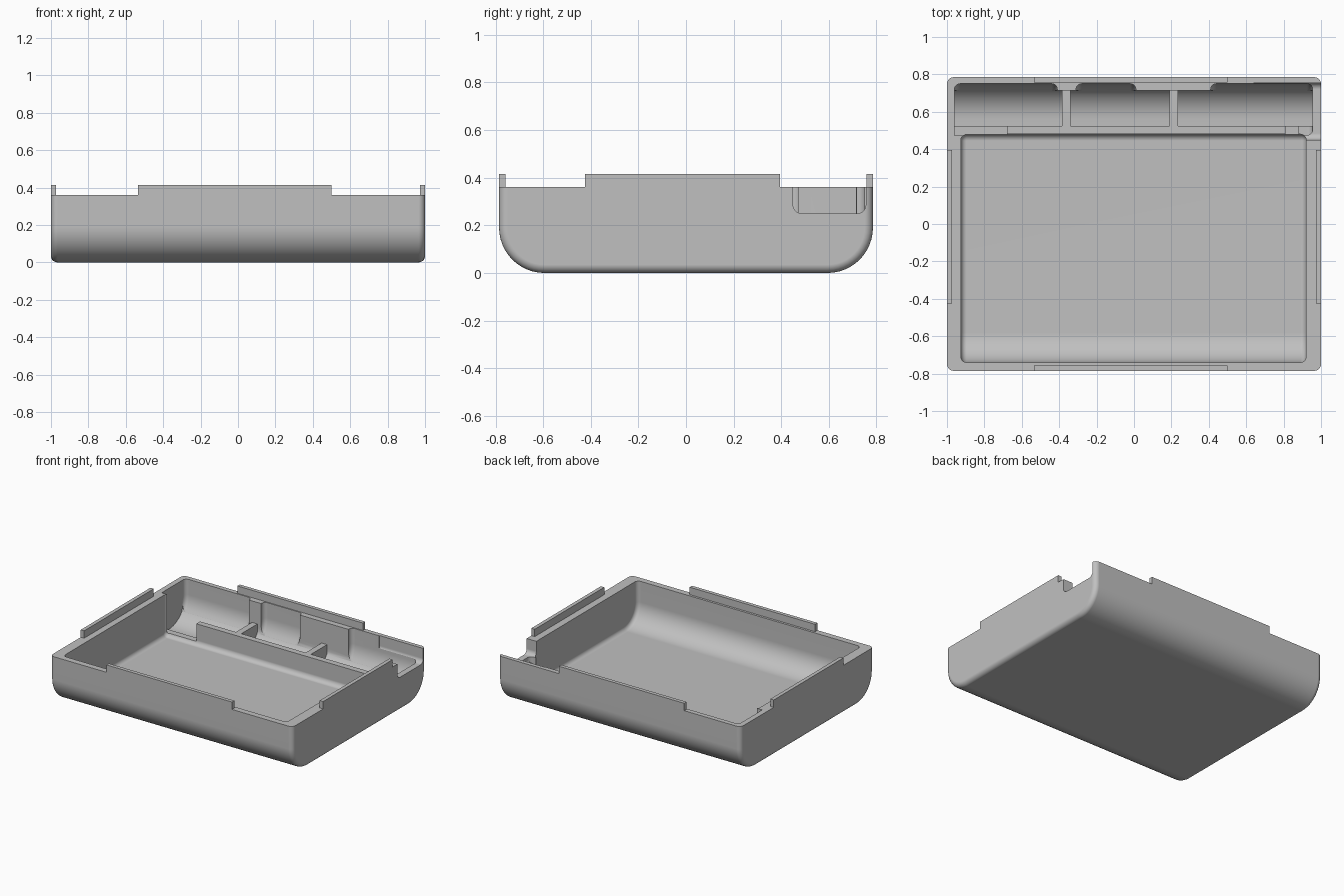
import bpy, bmesh, math

if "Cube" in bpy.data.objects:
    bpy.data.objects.remove(bpy.data.objects["Cube"])

grey = bpy.data.materials.new("plain grey")
grey.use_nodes = True
colour = (0.53, 0.53, 0.53, 1)
grey.diffuse_color = colour
grey.node_tree.nodes["Principled BSDF"].inputs["Base Color"].default_value = colour

RIM, LIP_TOP, OVER = 0.36, 0.415, 0.6
HALF_X, HALF_Y, LIP = 1.0, 0.785, 0.028


def tray_profile(y0, y1, z0, z1, r0, r1, steps=12):
    """Open-top section in (y, z) with rounded lower corners."""
    pts = [(y0, z1)]
    for y, r, side in ((y0, r0, -1), (y1, r1, 1)):
        if r == 0:
            pts.append((y, z0))
            continue
        arc = []
        for i in range(steps + 1):
            a = math.pi / 2 * i / steps
            arc.append((y - side * r * (1 - math.sin(a)), z0 + r * (1 - math.cos(a))))
        pts += arc[::-1] if side < 0 else arc
    return pts + [(y1, z1)]


def prism(name, x0, x1, profile, bevel=0):
    """Extrude a section along x, optionally rounding its ends below the top."""
    bm = bmesh.new()
    ends = [[bm.verts.new((x, y, z)) for y, z in profile] for x in (x0, x1)]
    bm.faces.new(ends[0])
    bm.faces.new(ends[1][::-1])
    n = len(profile)
    for i in range(n):
        j = (i + 1) % n
        bm.faces.new((ends[0][j], ends[0][i], ends[1][i], ends[1][j]))
    bmesh.ops.recalc_face_normals(bm, faces=bm.faces)
    if bevel:
        top = max(z for _, z in profile)
        edges = [e for e in bm.edges
                 if abs(e.verts[0].co.x - e.verts[1].co.x) < 1e-5
                 and min(v.co.z for v in e.verts) < top - 1e-5]
        bmesh.ops.bevel(bm, geom=edges, offset=bevel, offset_type="OFFSET",
                        segments=5, profile=0.5, affect="EDGES", clamp_overlap=False)
        bmesh.ops.recalc_face_normals(bm, faces=bm.faces)
    mesh = bpy.data.meshes.new(name)
    bm.to_mesh(mesh)
    bm.free()
    mesh.materials.append(grey)
    obj = bpy.data.objects.new(name, mesh)
    bpy.context.collection.objects.link(obj)
    return obj


def box(name, x0, x1, y0, y1, z0, z1, bevel=0):
    return prism(name, x0, x1, tray_profile(y0, y1, z0, z1, 0, 0), bevel)


def activate(obj):
    bpy.ops.object.select_all(action="DESELECT")
    obj.select_set(True)
    bpy.context.view_layer.objects.active = obj


def cut(target, cutter):
    cutter.hide_render = True
    mod = target.modifiers.new("cut", "BOOLEAN")
    mod.operation, mod.solver, mod.object = "DIFFERENCE", "EXACT", cutter
    activate(target)
    bpy.ops.object.modifier_apply(modifier=mod.name)
    bpy.data.objects.remove(cutter)


# Outer tray with deep rounding at front and back
tray = prism("tray", -HALF_X, HALF_X,
             tray_profile(-HALF_Y, HALF_Y, 0, RIM, 0.19, 0.19), 0.035)

# Main well
cut(tray, prism("main_well", -0.925, 0.92,
                tray_profile(-0.74, 0.48, 0.045, OVER, 0.16, 0.035), 0.03))

# Three curved rear bays, leaving low dividers between them
bay = [(min(y, 0.715), z) for y, z in tray_profile(0.525, 0.75, 0.055, OVER, 0, 0.19)]
for x0, x1 in ((-0.96, -0.385), (-0.34, 0.19), (0.235, 0.955)):
    cut(tray, prism("rear_bay", x0, x1, bay))

# Rounded recesses in the back wall, leaving ribs between them
recess = tray_profile(0.53, 0.75, 0.057, OVER, 0, 0.188)
for x0, x1 in ((-0.96, -0.41), (-0.31, 0.01), (0.41, 0.955)):
    cut(tray, prism("wall_recess", x0, x1, recess, 0.03))

# Opening above the partition, and its two notches
cut(tray, box("partition_opening", -0.96, 0.955, 0.475, 0.714, 0.2, OVER, 0.03))
for x0, x1 in ((-0.959, -0.68), (0.81, 0.88)):
    cut(tray, box("partition_notch", x0, x1, 0.472, 0.54, 0.07, OVER))

# Slot through the left wall at the rear
cut(tray, prism("side_slot", 0.64, 1.1,
                tray_profile(0.45, 0.755, 0.25, OVER, 0.035, 0.035)))

activate(tray)
bpy.ops.object.shade_smooth_by_angle(angle=math.radians(30))
weighted = tray.modifiers.new("weighted normals", "WEIGHTED_NORMAL")
weighted.keep_sharp = True

# Raised locating lips on all four rims
for name, s in (("front_lip", -1), ("back_lip", 1)):
    y0, y1 = sorted((s * HALF_Y, s * (HALF_Y - LIP)))
    box(name, -0.535, 0.5, y0, y1, RIM, LIP_TOP)
for name, s in (("right_lip", -1), ("left_lip", 1)):
    x0, x1 = sorted((s * HALF_X, s * (HALF_X - LIP)))
    box(name, x0, x1, -0.425, 0.395, RIM, LIP_TOP)
